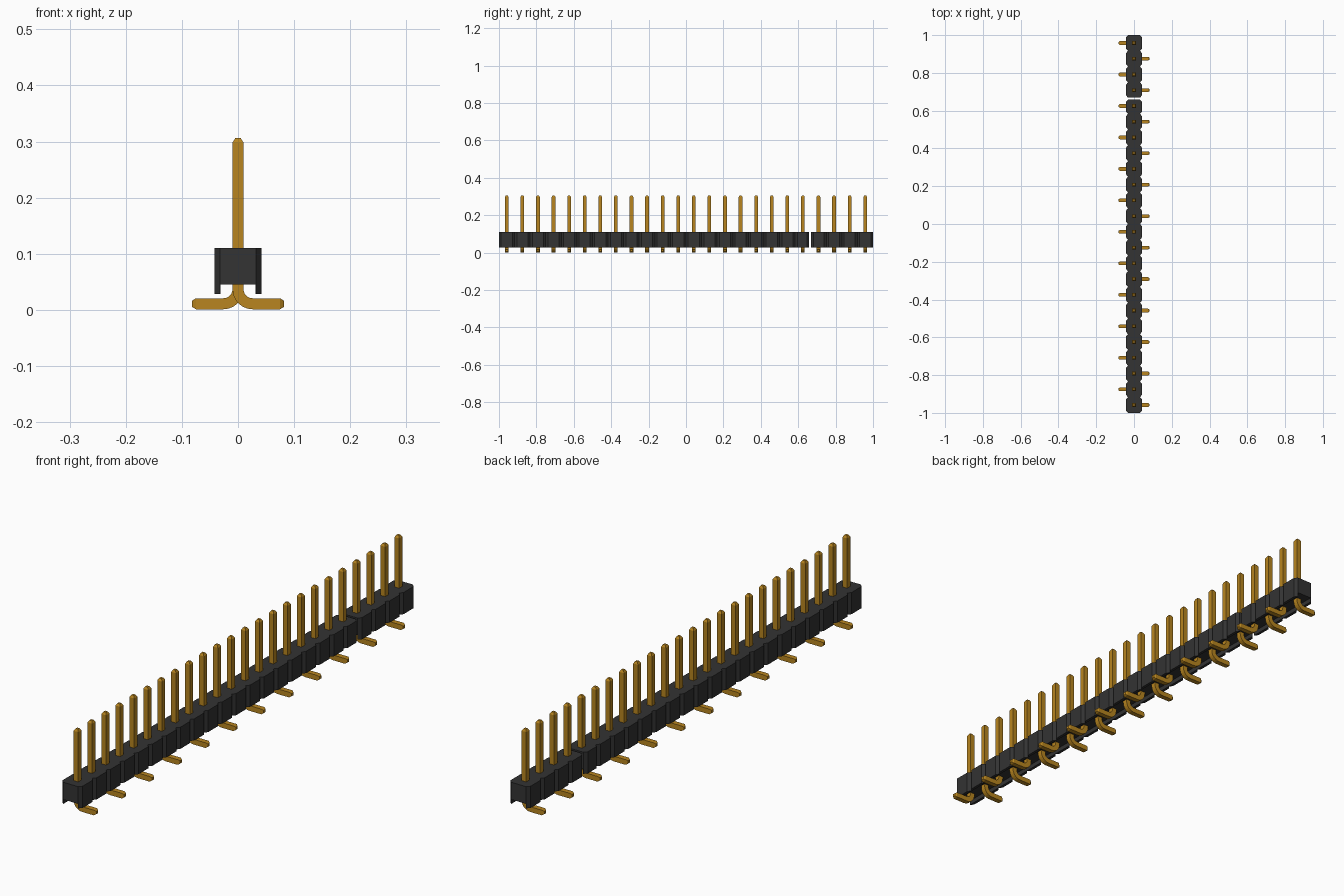
import bpy, bmesh, math
from mathutils import Vector

cube = bpy.data.objects.get("Cube")
if cube:
    bpy.data.objects.remove(cube)

COUNT = 24
PITCH = 2 / COUNT
HALF = 0.042       # half width of the housing
NECK = 0.032       # half width at the joints between cells
RAIL_IN = 0.031    # inner side of the skirt rails
CHAMFER = 0.012
PIN = 0.0098       # half thickness of a pin


def material(name, colour, roughness):
    m = bpy.data.materials.new(name)
    m.use_nodes = True
    m.diffuse_color = colour
    bsdf = m.node_tree.nodes["Principled BSDF"]
    bsdf.inputs["Base Color"].default_value = colour
    bsdf.inputs["Roughness"].default_value = roughness
    return m


black = material("black plastic", (0.033, 0.033, 0.033, 1), 0.6)
gold = material("gold metal", (0.48, 0.235, 0.014, 1), 0.5)


def make_object(name, bm, mat):
    bmesh.ops.recalc_face_normals(bm, faces=bm.faces)
    mesh = bpy.data.meshes.new(name)
    bm.to_mesh(mesh)
    bm.free()
    mesh.materials.append(mat)
    obj = bpy.data.objects.new(name, mesh)
    bpy.context.collection.objects.link(obj)
    return obj


def prism(bm, outline, z0, z1):
    face = bm.faces.new([bm.verts.new((x, y, z0)) for x, y in outline])
    ext = bmesh.ops.extrude_face_region(bm, geom=[face], use_keep_orig=True)
    verts = [g for g in ext["geom"] if isinstance(g, bmesh.types.BMVert)]
    bmesh.ops.translate(bm, verts=verts, vec=(0, 0, z1 - z0))


def cell_edge(y0, y1):
    return [(NECK, y0), (HALF, y0 + CHAMFER), (HALF, y1 - CHAMFER), (NECK, y1)]


# Housing strips: notched block with a rail of separate skirts on each side
def housing(name, first, last, trim_start=0, trim_end=0):
    bm = bmesh.new()
    side = []
    for i in range(first, last):
        y0 = -1 + i * PITCH + (trim_start if i == first else 0)
        y1 = -1 + (i + 1) * PITCH - (trim_end if i == last - 1 else 0)
        edge = cell_edge(y0, y1)
        side += edge if i == first else edge[1:]
        for s in (-1, 1):
            rail = edge + [(RAIL_IN, y1), (RAIL_IN, y0)]
            prism(bm, [(s * x, y) for x, y in rail], 0.028, 0.045)
    prism(bm, side + [(-x, y) for x, y in reversed(side)], 0.045, 0.11)
    return make_object(name, bm, black)


housing("long_housing", 0, 20, trim_end=0.008)
housing("short_housing", 20, COUNT, trim_start=0.002)


# Pin: square bar swept down, round the bend and out along the foot
def pin_mesh():
    bend, mid = 0.026, PIN + 0.001
    path = [(0, 0.306, math.pi, 0.5), (0, 0.298, math.pi, 1)]
    steps = 6
    for i in range(steps + 1):
        a = math.pi + i / steps * math.pi / 2
        path.append((bend + bend * math.cos(a), mid + bend + bend * math.sin(a), a, 1))
    path += [(0.075, mid, 1.5 * math.pi, 1), (0.082, mid, 1.5 * math.pi, 0.55)]
    bm = bmesh.new()
    rings = []
    for x, z, a, size in path:
        out = Vector((math.cos(a), 0, math.sin(a))) * PIN * size
        across = Vector((0, PIN * size, 0))
        centre = Vector((x, 0, z))
        rings.append([bm.verts.new(centre + u * out + v * across)
                      for u, v in ((1, 1), (1, -1), (-1, -1), (-1, 1))])
    for r0, r1 in zip(rings, rings[1:]):
        for k in range(4):
            n = (k + 1) % 4
            bm.faces.new((r0[k], r0[n], r1[n], r1[k]))
    bm.faces.new(rings[0])
    bm.faces.new(rings[-1])
    return bm


# Feet alternate between the two sides
first_pin = make_object("pin_1", pin_mesh(), gold)
for i in range(COUNT):
    pin = first_pin
    if i:
        pin = bpy.data.objects.new(f"pin_{i + 1}", first_pin.data)
        bpy.context.collection.objects.link(pin)
    pin.location.y = -1 + (i + 0.5) * PITCH
    pin.rotation_euler.z = math.pi * (i % 2)
